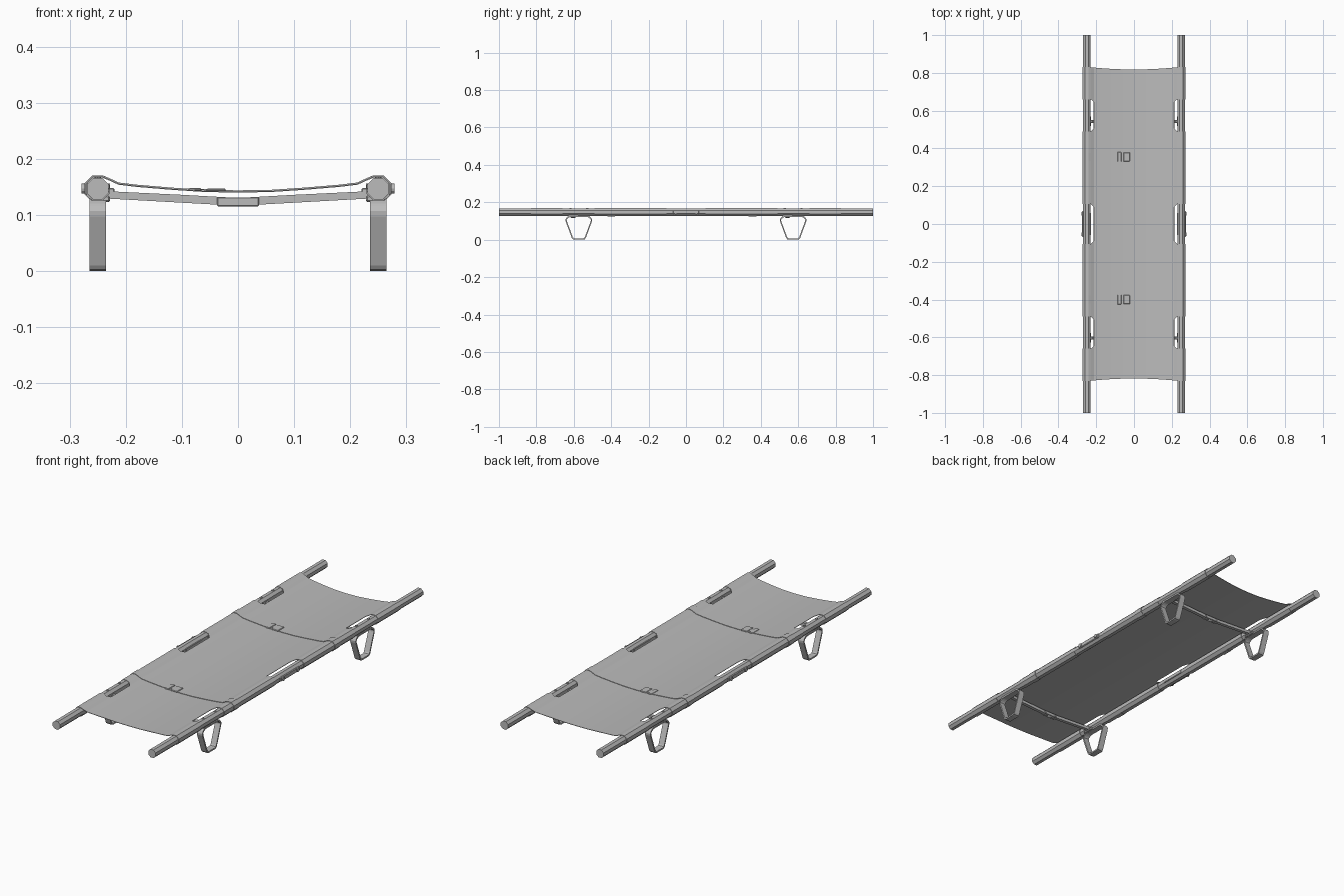
import bpy, bmesh, math
from mathutils import Matrix, Vector

if "Cube" in bpy.data.objects:
    bpy.data.objects.remove(bpy.data.objects["Cube"], do_unlink=True)

grey = bpy.data.materials.new("plain grey")
grey.use_nodes = True
GREY = (0.5, 0.5, 0.5, 1)
grey.diffuse_color = GREY
grey.node_tree.nodes["Principled BSDF"].inputs["Base Color"].default_value = GREY

POLE_X, POLE_Z = 0.25, 0.147
SIDES = (("left", 1), ("right", -1))
ENDS = (("front", -1), ("back", 1))


def finish(name, bm):
    bmesh.ops.recalc_face_normals(bm, faces=bm.faces)
    mesh = bpy.data.meshes.new(name)
    bm.to_mesh(mesh)
    bm.free()
    mesh.materials.append(grey)
    obj = bpy.data.objects.new(name, mesh)
    bpy.context.collection.objects.link(obj)
    return obj


def box(name, centre, size, bevel=0.0):
    bm = bmesh.new()
    bmesh.ops.create_cube(bm, size=1, matrix=Matrix.Translation(centre) @ Matrix.Diagonal((*size, 1)))
    obj = finish(name, bm)
    if bevel:
        mod = obj.modifiers.new("bevel", "BEVEL")
        mod.width, mod.segments = bevel, 1
    return obj


def cylinder(name, centre, radius, depth, axis, sides=8, spin=0.0):
    bm = bmesh.new()
    turn = Vector((0, 0, 1)).rotation_difference(Vector(axis)).to_matrix().to_4x4()
    bmesh.ops.create_cone(bm, cap_ends=True, segments=sides, radius1=radius, radius2=radius, depth=depth,
                          matrix=Matrix.Translation(centre) @ turn @ Matrix.Rotation(spin, 4, "Z"))
    return finish(name, bm)


def ribbon(name, rails, closed=False):
    """Solid swept through rings of four corner points."""
    bm = bmesh.new()
    rings = [[bm.verts.new(p) for p in ring] for ring in rails]
    pairs = list(zip(rings, rings[1:]))
    if closed:
        pairs.append((rings[-1], rings[0]))
    else:
        bm.faces.new(rings[0])
        bm.faces.new(rings[-1])
    for a, b in pairs:
        for i in range(4):
            j = (i + 1) % 4
            bm.faces.new((a[i], a[j], b[j], b[i]))
    return finish(name, bm)


def octagon(apothem):
    r = apothem / math.cos(math.pi / 8)
    angles = [math.pi * (5 / 8 - k / 4) for k in range(8)]
    return [(POLE_X + r * math.cos(a), POLE_Z + r * math.sin(a)) for a in angles]


# Canvas profile: sagging bed, then a sleeve around each pole
BED = [(0, 0.141), (0.06, 0.142), (0.12, 0.146), (0.18, 0.151), (0.213, 0.155), (0.228, 0.162)]
half = BED + octagon(0.0205) + [(0.2285, 0.155)]
profile = [(-x, z) for x, z in reversed(half[1:])] + half

# Canvas with openings at the legs and the middle joint
slots = [(-0.66, -0.49), (-0.105, 0.105), (0.49, 0.66)]
stations = [-0.83] + [y for s in slots for y in s] + [0.83]
bm = bmesh.new()
grid = []
for y in stations:
    row = []
    for i, (x, z) in enumerate(profile):
        py = y
        if abs(y) > 0.8:
            py -= math.copysign(0.012 * max(0, 1 - (x / 0.23) ** 2), y)
        elif 0.21 < abs(x) < 0.22:
            middle = next((a + b) / 2 for a, b in slots if y in (a, b))
            py += math.copysign(0.015, middle - y)
        row.append(bm.verts.new((x, py, z)))
    grid.append(row)
edge = len(half) - len(BED) + 1
for j in range(len(stations) - 1):
    for i in range(len(profile) - 1):
        in_sleeve = i < edge or i >= len(profile) - 1 - edge
        if in_sleeve and (stations[j], stations[j + 1]) in slots:
            continue
        bm.faces.new((grid[j][i], grid[j][i + 1], grid[j + 1][i + 1], grid[j + 1][i]))
canvas = finish("canvas", bm)
solid = canvas.modifiers.new("thickness", "SOLIDIFY")
solid.thickness, solid.offset = 0.002, 0

# Poles, middle locking plates and rivets
for side, s in SIDES:
    cylinder(f"{side}_pole", (s * POLE_X, 0, POLE_Z), 0.0192 / math.cos(math.pi / 8), 2, (0, 1, 0), 8, math.pi / 8)
    box(f"{side}_joint_plate", (s * 0.270, 0, POLE_Z), (0.008, 0.14, 0.022), 0.003)
    box(f"{side}_joint_inner_plate", (s * 0.231, 0, POLE_Z), (0.006, 0.12, 0.018), 0.002)
    for end, e in ENDS:
        cylinder(f"{side}_{end}_joint_rivet", (s * 0.274, e * 0.055, POLE_Z), 0.009, 0.009, (1, 0, 0), 12)

# Safety straps over the canvas, each with a buckle
strap_half = [(x, z + 0.002) for x, z in BED] + octagon(0.0225)[:6]
strap_line = [(-x, z) for x, z in reversed(strap_half[1:])] + strap_half
for end, y in (("front", -0.4), ("back", 0.355)):
    bm = bmesh.new()
    rows = [[bm.verts.new((x, y + d, z)) for x, z in strap_line] for d in (-0.021, 0.021)]
    for i in range(len(strap_line) - 1):
        bm.faces.new((rows[0][i], rows[0][i + 1], rows[1][i + 1], rows[1][i]))
    strap = finish(f"{end}_strap", bm)
    mod = strap.modifiers.new("thickness", "SOLIDIFY")
    mod.thickness, mod.offset = 0.002, 0
    box(f"{end}_buckle_catch", (-0.077, y, 0.1455), (0.022, 0.05, 0.006), 0.002)
    box(f"{end}_buckle_body", (-0.039, y, 0.1445), (0.034, 0.048, 0.006), 0.002)
    box(f"{end}_buckle_tongue", (-0.06, y, 0.1445), (0.03, 0.022, 0.004))


def leg_outline(inset):
    """Rounded trapezoid loop in the y-z plane."""
    corners = [Vector(c) for c in ((-0.056 + inset, 0.129 - inset), (-0.074 + inset, 0.108),
                                   (-0.034 + inset * 0.6, inset), (0.034 - inset * 0.6, inset),
                                   (0.074 - inset, 0.108), (0.056 - inset, 0.129 - inset))]
    points = []
    for i, c in enumerate(corners):
        before, after = corners[i - 1], corners[(i + 1) % len(corners)]
        cut = 0.011 - inset * 0.4
        a = c + (before - c).normalized() * cut
        b = c + (after - c).normalized() * cut
        points += [a, (a + b) / 4 + c / 2, b]
    return points


# Legs and folding crossbars
for end, e in ENDS:
    leg_y = e * 0.573
    bar_y = leg_y - 0.03
    for side, s in SIDES:
        rings = []
        for o, n in zip(leg_outline(0), leg_outline(0.007)):
            rings.append([(s * POLE_X + dx, leg_y + p.x, p.y)
                          for dx, p in ((-0.0145, o), (0.0145, o), (0.0145, n), (-0.0145, n))])
        ribbon(f"{end}_{side}_leg", rings, closed=True)
        box(f"{end}_{side}_leg_mount", (s * 0.245, bar_y, 0.129), (0.034, 0.055, 0.012), 0.003)
        box(f"{end}_{side}_bar_clip", (s * 0.228, bar_y, 0.139), (0.016, 0.016, 0.018), 0.002)
        for k, d in enumerate((-0.045, 0.045)):
            cylinder(f"{end}_{side}_pole_screw_{k}", (s * POLE_X, leg_y + d, 0.1665), 0.006, 0.005, (0, 0, 1), 8)
        bar = []
        for x, low, high in ((0.01, 0.117, 0.131), (0.1, 0.122, 0.136), (0.245, 0.130, 0.143)):
            bar.append([(s * x, bar_y - 0.008, low), (s * x, bar_y + 0.008, low),
                        (s * x, bar_y + 0.008, high), (s * x, bar_y - 0.008, high)])
        ribbon(f"{end}_{side}_crossbar", bar)
        cylinder(f"{end}_{side}_hinge_rivet", (s * 0.029, bar_y, 0.1235), 0.005, 0.027, (0, 1, 0), 12)
    for k, d in enumerate((-0.0095, 0.0095)):
        box(f"{end}_hinge_plate_{k}", (0, bar_y + d, 0.1235), (0.074, 0.004, 0.016), 0.0015)
